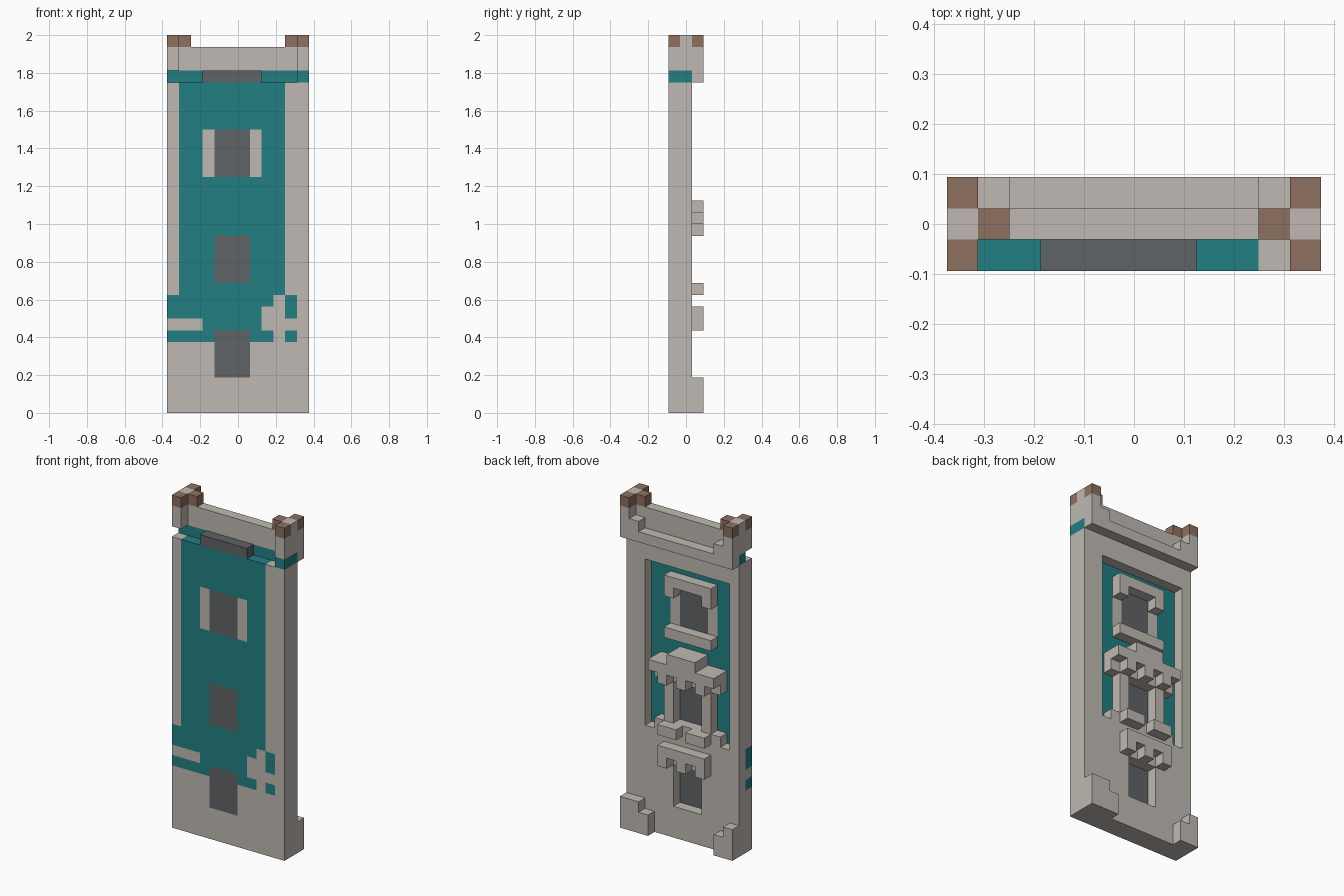
import bpy
import bmesh
from mathutils import Vector

cube = bpy.data.objects.get("Cube")
if cube:
    bpy.data.objects.remove(cube, do_unlink=True)

U = 1 / 16                      # one block
ORIGIN = Vector((-6, -1.5, 0))  # grid corner, in blocks
FRONT, MID, BACK = range(3)     # depth layers

COLOURS = {
    "stone": (0.52, 0.485, 0.445),
    "teal": (0.016, 0.212, 0.223),
    "dark_window": (0.115, 0.125, 0.133),
    "brown": (0.266, 0.162, 0.117),
}
NAMES = list(COLOURS)
materials = []
for name, rgb in COLOURS.items():
    m = bpy.data.materials.new(name)
    m.use_nodes = True
    m.diffuse_color = (*rgb, 1)
    bsdf = m.node_tree.nodes["Principled BSDF"]
    bsdf.inputs["Base Color"].default_value = (*rgb, 1)
    bsdf.inputs["Roughness"].default_value = 0.9
    materials.append(m)

grid = {}  # (x, y, z) -> (part, colour)


def put(part, xs, y, zs, colour="stone"):
    """Fill blocks; xs and zs are (first, last) or a single number."""
    x0, x1 = xs if isinstance(xs, tuple) else (xs, xs)
    z0, z1 = zs if isinstance(zs, tuple) else (zs, zs)
    for x in range(x0, x1 + 1):
        for z in range(z0, z1 + 1):
            grid[x, y, z] = (part, colour)


def carve(xs, y, zs):
    for x in range(xs[0], xs[1] + 1):
        for z in range(zs[0], zs[1] + 1):
            grid.pop((x, y, z), None)


WINDOW, FRAME, HOOD = (4, 6), (3, 7), (2, 8)

# Front wall with teal field and stone patches
put("front_wall", (0, 11), FRONT, (0, 27))
put("front_wall", (1, 9), FRONT, (10, 27), "teal")
for xs, zs in [((0, 8), 6), ((3, 7), 7), ((0, 7), 8), ((0, 8), 9),
               (10, 6), (10, (8, 9))]:
    put("front_wall", xs, FRONT, zs, "teal")

# Windows
put("front_wall", FRAME, FRONT, (20, 23))
for bottom in (3, 11, 20):
    put("front_wall", WINDOW, FRONT, (bottom, bottom + 3), "dark_window")

# Back wall with its recess and the lowest window opening
put("back_wall", (0, 11), MID, (0, 27))
carve((1, 9), MID, (10, 25))
carve(WINDOW, MID, (3, 6))

# Upper window surround, inside the recess
put("upper_window_frame", FRAME, MID, 24)
put("upper_window_frame", FRAME, MID, 19)
for x in FRAME:
    put("upper_window_frame", x, MID, 23)

# Middle window surround and hood
put("middle_window_frame", HOOD, MID, 10)
for x in FRAME:
    put("middle_window_frame", x, MID, (11, 14))
put("middle_window_hood", HOOD, MID, (15, 16))
put("middle_window_hood", WINDOW, MID, 17)
put("middle_window_hood", HOOD, BACK, 16)
put("middle_window_hood", WINDOW, BACK, 17)
for xs in ((3, 4), (6, 7)):
    put("middle_window_sill", xs, BACK, 10)

# Lower window hood
put("lower_window_hood", FRAME, BACK, 8)

# Hanging teeth under both hoods
for x in (3, 5, 7):
    put("middle_window_hood", x, BACK, 15)
    put("lower_window_hood", x, BACK, 7)

# Stepped feet at the back
put("left_foot", (10, 11), BACK, (0, 2))
put("left_foot", 9, BACK, (0, 1))
put("right_foot", 0, BACK, (0, 2))
put("right_foot", 1, BACK, (0, 1))

# Teal band and front beam under the parapet
put("teal_band", (0, 11), MID, 28, "teal")
put("teal_band", 11, FRONT, 28, "teal")
put("front_beam", FRAME, FRONT, 28, "dark_window")

# Parapet
put("parapet", (1, 10), MID, (29, 30))
put("parapet", (0, 11), BACK, 28)
for x in (1, 10):
    put("parapet", x, BACK, 29)

# Corner turrets with brown caps
for part, outer, inner in (("right_turret", 0, 1), ("left_turret", 11, 10)):
    for y in (FRONT, MID, BACK):
        put(part, outer, y, (29, 31))
    for y in (FRONT, BACK):
        put(part, outer, y, 31, "brown")
    put(part, inner, MID, 31, "brown")


def build(part):
    """Skin the exposed sides of one part's blocks."""
    bm = bmesh.new()
    for cell, (owner, colour) in grid.items():
        if owner != part:
            continue
        centre = Vector(cell) + Vector((0.5, 0.5, 0.5)) + ORIGIN
        for axis in range(3):
            for sign in (-1, 1):
                n = Vector((0, 0, 0))
                n[axis] = sign
                if tuple(int(a + b) for a, b in zip(cell, n)) in grid:
                    continue
                u = Vector((0, 0, 0))
                u[(axis + 1) % 3] = 0.5
                v = n.cross(u)
                mid = centre + n * 0.5
                corners = (mid - u - v, mid + u - v, mid + u + v, mid - u + v)
                face = bm.faces.new([bm.verts.new(c * U) for c in corners])
                face.material_index = NAMES.index(colour)
    bmesh.ops.remove_doubles(bm, verts=bm.verts, dist=U / 100)
    bmesh.ops.dissolve_limit(bm, angle_limit=0.01, verts=bm.verts,
                             edges=bm.edges, delimit={'MATERIAL', 'NORMAL'})
    mesh = bpy.data.meshes.new(part)
    bm.to_mesh(mesh)
    bm.free()
    for m in materials:
        mesh.materials.append(m)
    bpy.context.collection.objects.link(bpy.data.objects.new(part, mesh))


for part in dict.fromkeys(owner for owner, _ in grid.values()):
    build(part)
